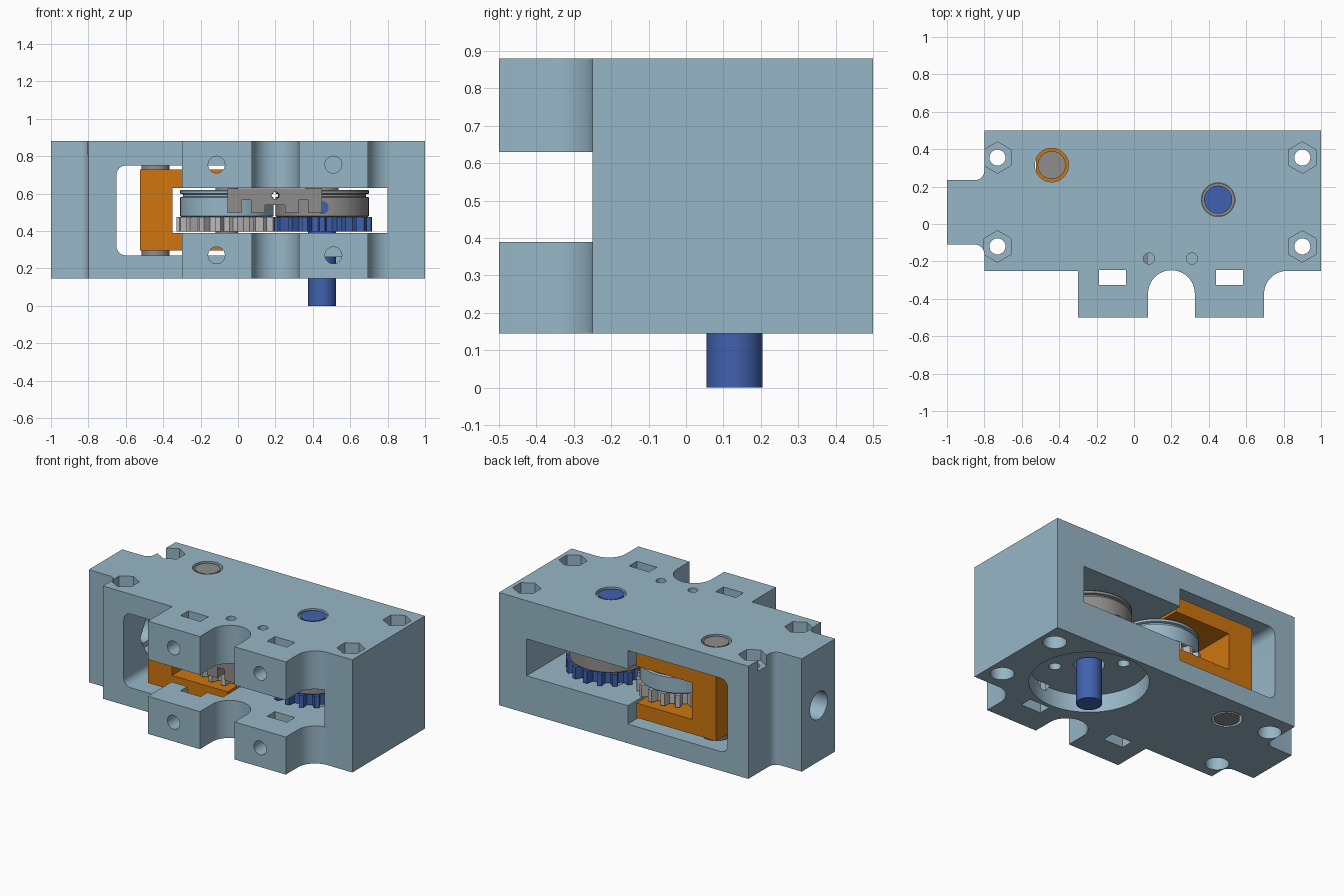
import bpy, bmesh
from math import sin, cos, pi, radians

old = bpy.data.objects.get("Cube")
if old:
    bpy.data.objects.remove(old, do_unlink=True)


def material(name, *rgb):
    m = bpy.data.materials.new(name)
    m.use_nodes = True
    m.diffuse_color = (*rgb, 1)
    m.node_tree.nodes["Principled BSDF"].inputs["Base Color"].default_value = (*rgb, 1)
    return m


STEEL = material("steel blue", .31, .47, .57)
ORANGE = material("orange", .62, .18, .005)
BLUE = material("deep blue", .05, .12, .42)
GREY = material("mid grey", .28, .27, .265)
PALE = material("pale grey", .5, .49, .48)

# How a flat outline (a, b) at height h is placed for each extrusion axis
AXES = {"x": lambda a, b, h: (h, a, b),
        "y": lambda a, b, h: (a, h, b),
        "z": lambda a, b, h: (a, b, h)}


def prism(name, outline, lo, hi, axis="z", mat=STEEL):
    bm = bmesh.new()
    place = AXES[axis]
    low = [bm.verts.new(place(a, b, lo)) for a, b in outline]
    top = [bm.verts.new(place(a, b, hi)) for a, b in outline]
    bm.faces.new(low)
    bm.faces.new(top)
    n = len(low)
    for i in range(n):
        j = (i + 1) % n
        bm.faces.new((low[i], low[j], top[j], top[i]))
    bmesh.ops.recalc_face_normals(bm, faces=bm.faces)
    me = bpy.data.meshes.new(name)
    bm.to_mesh(me)
    bm.free()
    me.materials.append(mat)
    ob = bpy.data.objects.new(name, me)
    bpy.context.collection.objects.link(ob)
    return ob


def arc(cx, cy, r, start, end, n=10):
    return [(cx + r * cos(radians(start + (end - start) * i / n)),
             cy + r * sin(radians(start + (end - start) * i / n))) for i in range(n + 1)]


def circle(cx, cy, r, n=40, turn=0):
    return arc(cx, cy, r, turn, turn + 360, n)[:-1]


def rect(x0, x1, y0, y1):
    return [(x0, y0), (x1, y0), (x1, y1), (x0, y1)]


def select(ob):
    bpy.ops.object.select_all(action="DESELECT")
    ob.select_set(True)
    bpy.context.view_layer.objects.active = ob


def cut(ob, outline, lo, hi, axis="z"):
    cutter = prism("cutter", outline, lo, hi, axis, ob.data.materials[0])
    cutter.hide_render = True
    mod = ob.modifiers.new("cut", "BOOLEAN")
    mod.operation, mod.solver, mod.object = "DIFFERENCE", "EXACT", cutter
    select(ob)
    bpy.ops.object.modifier_apply(modifier=mod.name)
    bpy.data.objects.remove(cutter, do_unlink=True)


def smooth(ob):
    select(ob)
    bpy.ops.object.shade_smooth_by_angle(angle=radians(30))


def lathe(name, cx, cy, profile, mat, n=48):
    """Closed turned part from (radius, height) pairs, bottom to top."""
    bm = bmesh.new()
    rings = [[bm.verts.new((x, y, z)) for x, y in circle(cx, cy, r, n)] for r, z in profile]
    for a, b in zip(rings, rings[1:]):
        for i in range(n):
            j = (i + 1) % n
            bm.faces.new((a[i], a[j], b[j], b[i]))
    bm.faces.new(rings[0])
    bm.faces.new(rings[-1])
    bmesh.ops.recalc_face_normals(bm, faces=bm.faces)
    me = bpy.data.meshes.new(name)
    bm.to_mesh(me)
    bm.free()
    me.materials.append(mat)
    ob = bpy.data.objects.new(name, me)
    bpy.context.collection.objects.link(ob)
    smooth(ob)
    return ob


BOTTOM, TOP = .145, .88
SLOT_LO, SLOT_HI = .39, .63
DRIVE, IDLER, PIVOT = (.45, .13), (-.06, .13), (-.44, .315)

# Housing with end tab, and front mounting lugs with scooped gaps
outline = ([(-.8, .5)] + arc(-.85, .285, .05, 0, -90, 6)
           + [(-1, .235), (-1, -.11)] + arc(-.85, -.16, .05, 90, 0, 6)
           + [(-.8, -.25), (-.3, -.25), (-.3, -.5), (.075, -.5)]
           + arc(.2, -.372, .125, 180, 0, 20)
           + [(.325, -.5), (.695, -.5)] + arc(.82, -.375, .125, 180, 90)
           + [(1, -.25), (1, .5)])
housing = prism("housing", outline, BOTTOM, TOP)

# Gear slot, carriage window and gap between upper and lower lugs
cut(housing, rect(-.35, .8, SLOT_LO, SLOT_HI), -.6, .6, "y")
cut(housing, rect(-.4, .95, SLOT_LO, SLOT_HI), -.6, -.25, "y")
window = (arc(-.6, .32, .05, 180, 270, 6) + [(.07, .27), (.07, .75)]
          + arc(-.6, .7, .05, 90, 180, 6))
cut(housing, window, -.255, .6, "y")

# Corner bolt holes: hexagon pocket above, round counterbore below
for x in (-.73, .9):
    for y in (-.12, .355):
        cut(housing, circle(x, y, .043, 24), 0, 1)
        cut(housing, circle(x, y, .084, 6, 30), TOP - .07, 1)
        cut(housing, circle(x, y, .07, 32), 0, BOTTOM + .1)

# Lug nut slots and front bolt holes
for x in (-.115, .51):
    cut(housing, rect(x - .072, x + .072, -.325, -.245), 0, 1)
    for z in (.27, .755):
        cut(housing, circle(x, z, .045, 24), -.6, -.2, "y")

# Tensioner bore through the end tab with an inner nut pocket
cut(housing, circle(.06, .51, .09, 32), -1.1, -.6, "x")
cut(housing, circle(.06, .51, .14, 6), -.71, -.6, "x")

# Shaft bores, motor recess and motor screw holes
cut(housing, circle(*PIVOT, .09), 0, 1)
cut(housing, circle(*DRIVE, .09), 0, 1)
cut(housing, circle(*DRIVE, .35, 64), 0, BOTTOM + .115)
for k in range(4):
    a = pi / 4 + k * pi / 2
    cut(housing, circle(DRIVE[0] + .2 * cos(a), DRIVE[1] + .2 * sin(a), .036, 20), 0, .5)

# Guide screw holes
for x in (.08, .31):
    cut(housing, circle(x, -.185, .03, 20), .7, 1)
smooth(housing)

# Sliding carriage with a C-shaped opening
carriage = prism("carriage", [(-.525, .295), (.05, .295), (.05, SLOT_LO), (-.35, SLOT_LO),
                              (-.35, SLOT_HI), (.05, SLOT_HI), (.05, .73), (-.525, .73)],
                 -.18, .44, "y", ORANGE)

# Shafts
lathe("pivot_shaft", *PIVOT, [(.075, BOTTOM), (.075, TOP - .005)], GREY)
lathe("drive_shaft", *DRIVE, [(.075, 0), (.075, TOP - .005)], BLUE)
lathe("drive_collar", *DRIVE, [(.088, .61), (.088, TOP - .015)], GREY)
lathe("idler_shaft", *IDLER, [(.06, .3), (.06, .72)], GREY)


def gear(name, cx, cy, mat, turn, teeth=18, root=.222, tip=.268):
    pts = []
    for k in range(teeth):
        for part, r in ((-.3, root), (-.15, tip), (.15, tip), (.3, root)):
            a = 2 * pi * (k + part + turn) / teeth
            pts.append((cx + r * cos(a), cy + r * sin(a)))
    return prism(name, pts, .397, .476, "z", mat)


gear("idler_gear", *IDLER, PALE, 0)
gear("drive_gear", *DRIVE, BLUE, .5)

# Grooved rollers above the gears
groove = [(.245, .476), (.25, .481), (.25, .58), (.235, .584), (.235, .596),
          (.25, .6), (.25, .615), (.245, .62)]
lathe("idler_roller", *IDLER, groove, STEEL)
lathe("drive_roller", *DRIVE, groove, GREY)
smooth(prism("set_screw", circle(.45, .525, .035, 24), -.124, -.1, "y", BLUE))

# Strand guide with feet and a centre bore
guide = prism("strand_guide", [(-.055, .495), (.02, .495), (.02, .565), (.07, .565),
                               (.07, .495), (.145, .495), (.145, .54), (.25, .54),
                               (.25, .495), (.325, .495), (.325, .565), (.375, .565),
                               (.375, .495), (.45, .495), (.45, .628), (-.055, .628)],
              -.24, -.13, "y", GREY)
cut(guide, circle(.2, .59, .02, 20), -.3, 0, "y")
smooth(guide)
